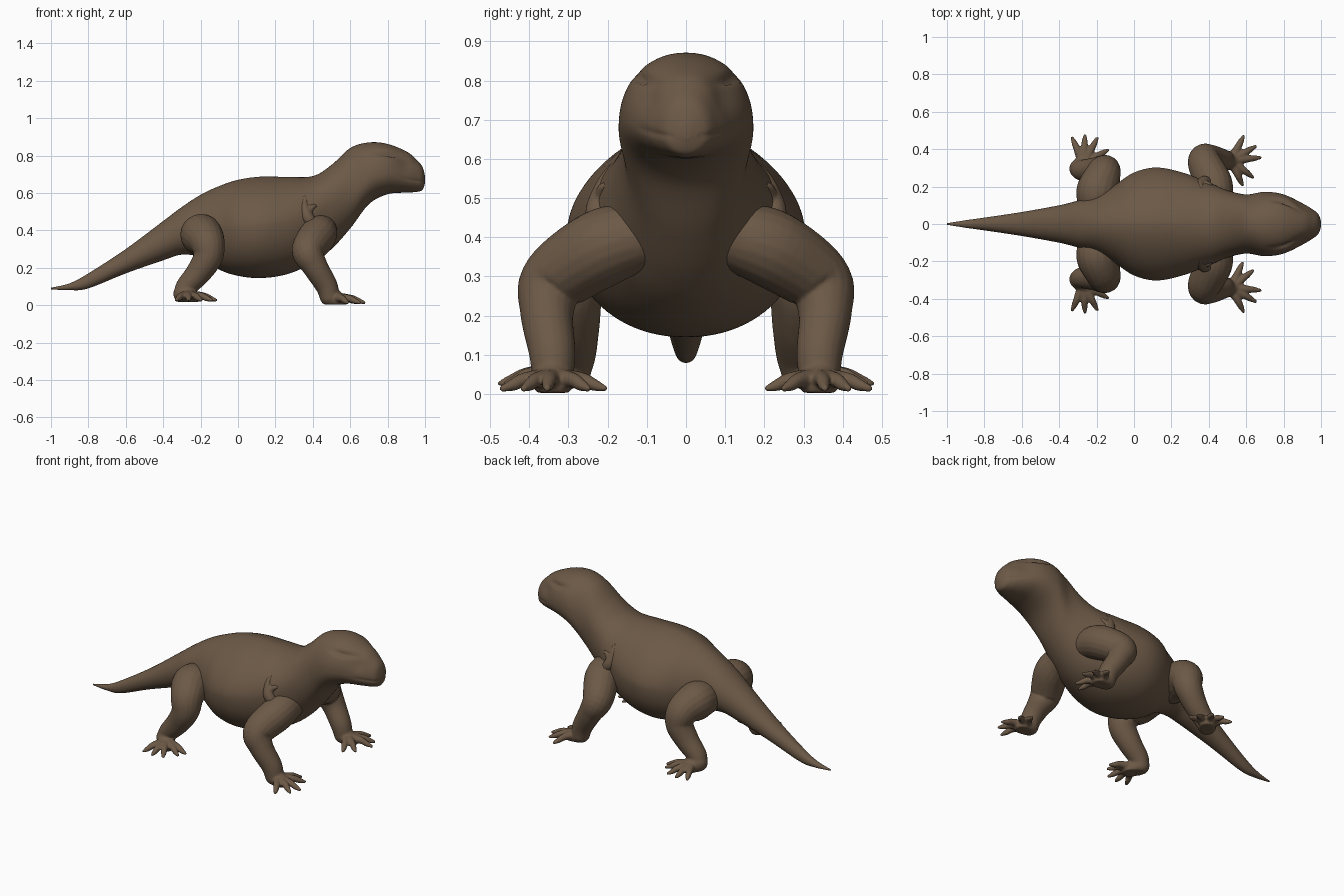
import bpy, bmesh, math
from mathutils import Vector

cube = bpy.data.objects.get("Cube")
if cube:
    bpy.data.objects.remove(cube, do_unlink=True)

hide = bpy.data.materials.new("brown_hide")
hide.use_nodes = True
hide.diffuse_color = (0.15, 0.1, 0.062, 1)
bsdf = hide.node_tree.nodes["Principled BSDF"]
bsdf.inputs["Base Color"].default_value = hide.diffuse_color
bsdf.inputs["Roughness"].default_value = 0.8


def resample(points, steps):
    """Catmull-Rom interpolation of tuples of any length."""
    pts = [points[0], *points, points[-1]]
    result = []
    for a, b, c, d in zip(pts, pts[1:], pts[2:], pts[3:]):
        for i in range(steps):
            t = i / steps
            result.append(tuple(
                q + t * (r - p) / 2
                + t * t * (p - 2.5 * q + 2 * r - s / 2)
                + t ** 3 * (3 * q - p - 3 * r + s) / 2
                for p, q, r, s in zip(a, b, c, d)))
    return result + [points[-1]]


def loft(bm, rings):
    """Skin a list of vertex rings and cap both ends."""
    rings = [[bm.verts.new(co) for co in ring] for ring in rings]
    n = len(rings[0])
    for lower, upper in zip(rings, rings[1:]):
        for i in range(n):
            j = (i + 1) % n
            bm.faces.new((lower[i], lower[j], upper[j], upper[i]))
    bm.faces.new(rings[0][::-1])
    bm.faces.new(rings[-1])


def tube(bm, points, segments=20):
    """Round-ended tube through (x, y, z, radius) points."""
    path = resample(points, 7)
    centres = [Vector(p[:3]) for p in path]
    side, rings = Vector((0.3, 0.2, 1)), []
    for i, (centre, p) in enumerate(zip(centres, path)):
        along = (centres[min(i + 1, len(path) - 1)] - centres[max(i - 1, 0)]).normalized()
        side = (side - along * side.dot(along)).normalized()
        up = along.cross(side)
        angles = [math.tau * k / segments for k in range(segments)]
        rings.append([centre + p[3] * (side * math.cos(a) + up * math.sin(a)) for a in angles])
    loft(bm, rings)
    for centre, p in ((centres[0], path[0]), (centres[-1], path[-1])):
        ball = bmesh.ops.create_icosphere(bm, subdivisions=3, radius=p[3])
        bmesh.ops.translate(bm, verts=ball["verts"], vec=centre)


def finish(name, bm):
    bmesh.ops.recalc_face_normals(bm, faces=bm.faces[:])
    mesh = bpy.data.meshes.new(name)
    bm.to_mesh(mesh)
    bm.free()
    mesh.materials.append(hide)
    mesh.shade_smooth()
    obj = bpy.data.objects.new(name, mesh)
    bpy.context.collection.objects.link(obj)
    return obj


def blend(obj, voxel, rounds):
    """Fuse overlapping pieces into one soft skin."""
    remesh = obj.modifiers.new("fuse", "REMESH")
    remesh.mode = "VOXEL"
    remesh.voxel_size = voxel
    remesh.use_smooth_shade = True
    smooth = obj.modifiers.new("soften", "SMOOTH")
    smooth.factor = 0.5
    smooth.iterations = rounds


# Body stations: x, belly height, back height, half width, level of widest point
stations = [
    (-1, .085, .093, .004, .5), (-.9, .08, .117, .02, .5), (-.8, .09, .17, .034, .5),
    (-.6, .17, .3, .064, .5), (-.4, .24, .45, .1, .5), (-.3, .27, .525, .125, .5),
    (-.2, .255, .59, .15, .5), (-.1, .19, .637, .21, .5), (0, .157, .67, .275, .51),
    (.12, .145, .687, .302, .52), (.26, .165, .686, .275, .53), (.4, .225, .69, .222, .55),
    (.5, .3, .75, .18, .53), (.6, .41, .84, .158, .48), (.7, .54, .87, .172, .42),
    (.8, .593, .862, .158, .4), (.9, .602, .822, .112, .38), (.95, .605, .782, .082, .4),
    (.985, .615, .742, .054, .45), (1, .652, .69, .014, .5)]


def bell(distance, width):
    return math.exp(-(distance / width) ** 2)


def body_ring(station, segments=88):
    x, low, high, width, level = station
    middle = low + (high - low) * level
    ring = []
    for i in range(segments):
        a = math.tau * i / segments
        c, s = math.cos(a), math.sin(a)
        # The back is more ridged than the belly
        power = .95 + (.25 * bell(x - .1, .3) if s > 0 else 0)
        y = width * math.copysign(abs(c) ** power, c)
        z = middle + (high - middle if s > 0 else middle - low) * math.copysign(abs(s) ** power, s)
        # Eye slit under the brow, hollow in front of it, and mouth line
        flank = 1 - bell(y, .05)
        dent = .02 * flank * bell(x - .81, .06) * bell(z - .808 + .1 * (x - .81), .01)
        dent += .012 * bell(x - .89, .06) * bell(z - .755, .045) * bell(abs(y) - .09, .04)
        dent += .004 * bell(z - .655 - 1.6 * y * y, .008) * min(1, max(0, (x - .86) / .06))
        inward = Vector((0, -y, middle - z))
        if inward.length > .035:
            inward.normalize()
            y, z = y + inward.y * dent, z + inward.z * dent
        ring.append(Vector((x, y, z)))
    return ring


bm = bmesh.new()
loft(bm, [body_ring(s) for s in resample(stations, 8)])
finish("body", bm)

# Limb paths (x, y, z, radius), toe tips (x, y) and sole heights
legs = {
    "fore_leg": dict(
        path=[(.44, .13, .4, .09), (.425, .22, .37, .1), (.375, .335, .29, .088),
              (.41, .355, .21, .069), (.47, .342, .11, .06), (.49, .34, .05, .054)],
        palm=(.54, .34), sole=.003,
        tips=[(.585, .468), (.65, .415), (.675, .355), (.635, .25), (.58, .208)]),
    "hind_leg": dict(
        path=[(-.2, .1, .37, .1), (-.195, .18, .375, .112), (-.165, .265, .335, .095),
              (-.16, .29, .26, .08), (-.21, .288, .175, .068), (-.275, .287, .1, .057),
              (-.292, .295, .06, .051)],
        palm=(-.255, .34), sole=.016,
        tips=[(-.33, .46), (-.262, .472), (-.197, .458), (-.14, .395), (-.118, .352)])}

for name, leg in legs.items():
    for side, label in ((1, "far"), (-1, "near")):
        bm = bmesh.new()
        tube(bm, leg["path"])
        ankle = Vector(leg["path"][-1][:2])
        palm = Vector(leg["palm"])
        sole = leg["sole"]
        tube(bm, [(*ankle, sole + .045, .054), (*palm, sole + .018, .046)])
        # Toes spread from the ankle, arch at the knuckle and taper
        for tip in leg["tips"]:
            tip = Vector(tip)
            root = ankle.lerp(palm, .6)
            knuckle = root.lerp(tip, .55)
            tube(bm, [(*root, sole + .035, .032), (*knuckle, sole + .033, .02),
                      (*root.lerp(tip, .8), sole + .02, .016),
                      (*tip, sole + .011, .009)], 12)
        for v in bm.verts:
            v.co.z = max(v.co.z, sole)
            v.co.y *= side
        blend(finish(f"{name}_{label}", bm), .006, 3)

# Loose folds of skin above the shoulders
for side, label in ((1, "far"), (-1, "near")):
    bm = bmesh.new()
    tube(bm, [(.36, .19, .58, .01), (.355, .21, .53, .023), (.37, .222, .475, .034), (.395, .225, .44, .03)], 12)
    tube(bm, [(.37, .212, .5, .026), (.4, .21, .525, .016), (.42, .2, .53, .008)], 12)
    for v in bm.verts:
        v.co.y *= side
    blend(finish(f"shoulder_fold_{label}", bm), .006, 2)
